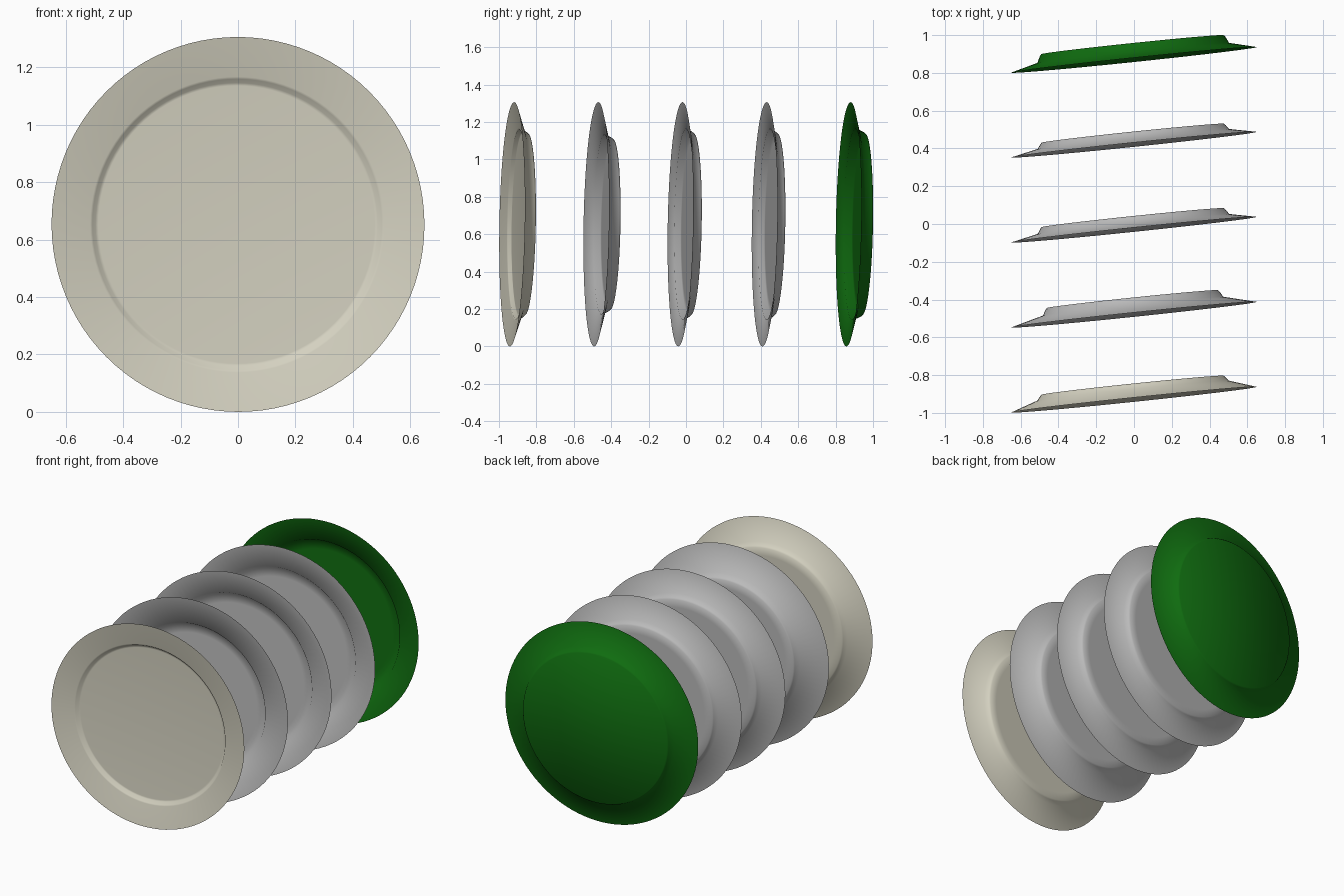
import bpy, bmesh, math
from mathutils import Matrix

cube = bpy.data.objects.get("Cube")
if cube:
    bpy.data.objects.remove(cube, do_unlink=True)

SEGMENTS = 96
RIM = 0.653


def material(name, rgb):
    mat = bpy.data.materials.new(name)
    mat.use_nodes = True
    colour = (*rgb, 1.0)
    mat.diffuse_color = colour
    mat.node_tree.nodes["Principled BSDF"].inputs["Base Color"].default_value = colour
    return mat


def lathe(bm, profile, rim_ring):
    """Turn (radius, depth) points around the y axis and cap with a flat floor."""
    ring = rim_ring
    for radius, depth in profile:
        inner = [bm.verts.new((radius * math.cos(a), depth, radius * math.sin(a)))
                 for a in (math.tau * i / SEGMENTS for i in range(SEGMENTS))]
        for i in range(SEGMENTS):
            j = (i + 1) % SEGMENTS
            bm.faces.new((ring[i], ring[j], inner[j], inner[i]))
        ring = inner
    bm.faces.new(ring)


def plate(name, mat, y, front, back):
    bm = bmesh.new()
    rim = [bm.verts.new((RIM * math.cos(a), 0, RIM * math.sin(a)))
           for a in (math.tau * i / SEGMENTS for i in range(SEGMENTS))]
    lathe(bm, front, rim)
    lathe(bm, back, rim)
    bmesh.ops.recalc_face_normals(bm, faces=bm.faces)
    for face in bm.faces:
        face.smooth = True
    rim_set = set(rim)
    for edge in bm.edges:
        # only the outer knife edge stays sharp
        edge.smooth = not (edge.verts[0] in rim_set and edge.verts[1] in rim_set)
    mesh = bpy.data.meshes.new(name)
    bm.to_mesh(mesh)
    bm.free()
    mesh.materials.append(mat)
    obj = bpy.data.objects.new(name, mesh)
    bpy.context.collection.objects.link(obj)
    # slight turn and backward lean
    obj.matrix_world = (Matrix.Translation((0, y, 0.653))
                        @ Matrix.Rotation(math.radians(5.95), 4, "Z")
                        @ Matrix.Rotation(math.radians(-1), 4, "X"))


def back_profile(shoulder, shoulder_depth, floor, depth, flat=True):
    points = [(shoulder, shoulder_depth), (floor + 0.008, depth - 0.008), (floor, depth)]
    return points + ([(floor - 0.05, depth)] if flat else [])


def dish_profile(shoulder, shoulder_depth, floor, depth):
    return [(shoulder, shoulder_depth - 0.01), (floor, depth - 0.012),
            (floor - 0.05, depth - 0.012)]


cream = material("cream", (0.66, 0.64, 0.53))
grey = material("grey", (0.5, 0.5, 0.5))
green = material("green", (0.005, 0.15, 0.005))

# front plate with a crisp well
plate("cream_plate", cream, -0.93,
      [(0.515, 0.027), (0.507, 0.029), (0.494, 0.048), (0.484, 0.049)],
      back_profile(0.51, 0.048, 0.485, 0.077))

# middle plates: y, shoulder radius and depth, floor radius and depth
middle = {
    "front_grey_plate": (-0.48, 0.48, 0.045, 0.455, 0.083),
    "middle_grey_plate": (-0.03, 0.51, 0.03, 0.485, 0.064),
    "rear_grey_plate": (0.42, 0.51, 0.03, 0.485, 0.061),
}
for name, (y, *shape) in middle.items():
    plate(name, grey, y, dish_profile(*shape), back_profile(*shape))

# rear plate with a softly shaded back
shape = (0.51, 0.037, 0.485, 0.081)
plate("green_plate", green, 0.869, dish_profile(*shape), back_profile(*shape, flat=False))
